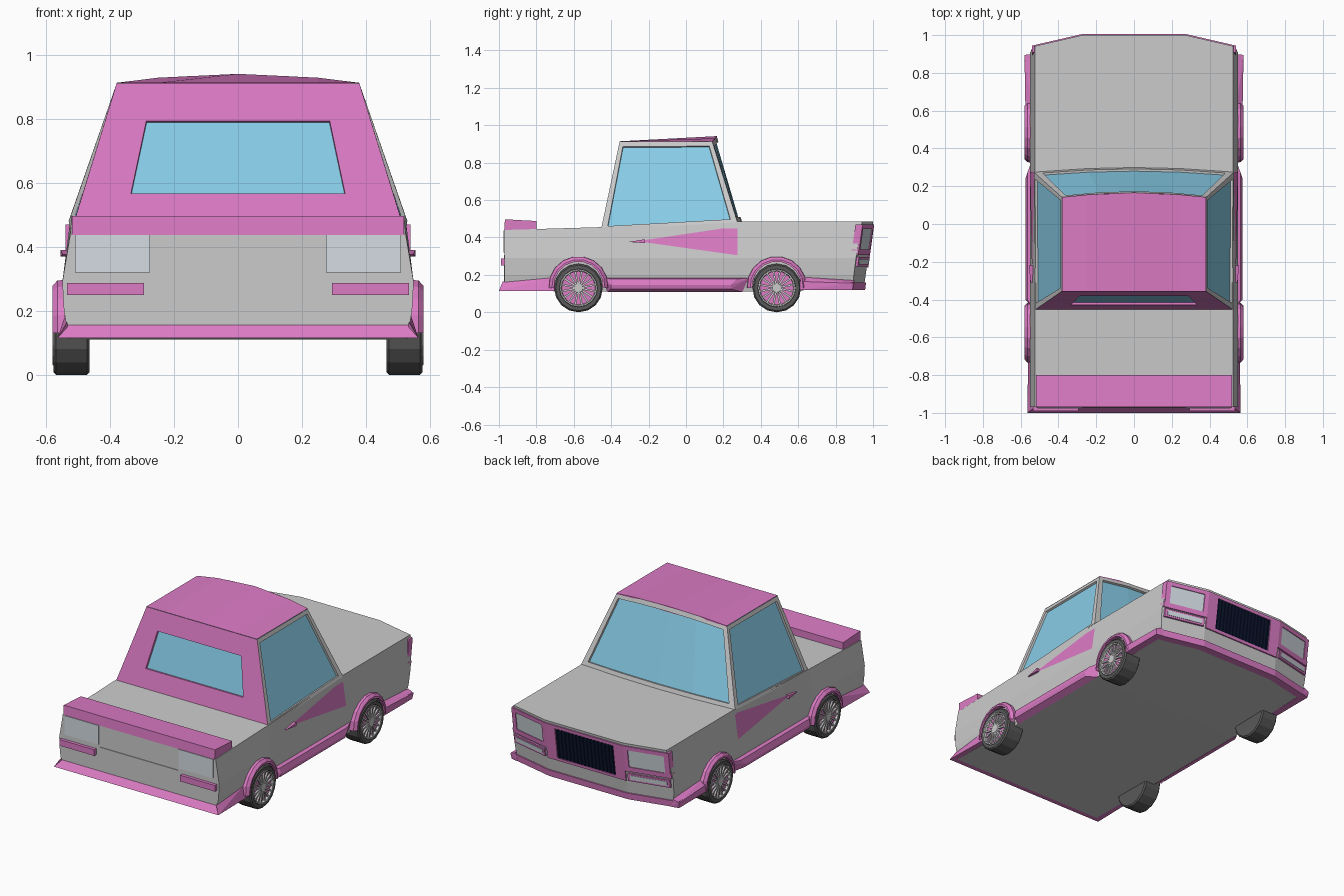
import bpy, bmesh
from math import sin, cos, pi
from mathutils import Vector

if "Cube" in bpy.data.objects:
    bpy.data.objects.remove(bpy.data.objects["Cube"])


def mat(name, *c):
    m = bpy.data.materials.new(name)
    m.diffuse_color = (*c, 1)
    m.use_nodes = True
    m.node_tree.nodes["Principled BSDF"].inputs["Base Color"].default_value = m.diffuse_color
    return m


PINK = mat("pink", 0.72, 0.2, 0.56)
GLASS = mat("glass", 0.25, 0.62, 0.82)
LIGHT = mat("lamp", 0.66, 0.72, 0.77)
DARK = mat("rubber", 0.1, 0.1, 0.1)
NAVY = mat("navy", 0.004, 0.008, 0.03)


def finish(name, bm, m=None, mirror=False):
    me = bpy.data.meshes.new(name)
    bm.to_mesh(me)
    bm.free()
    ob = bpy.data.objects.new(name, me)
    bpy.context.collection.objects.link(ob)
    if m:
        me.materials.append(m)
    if mirror:
        mod = ob.modifiers.new("mirror", 'MIRROR')
        mod.use_mirror_merge = False
    return ob


def mesh(name, verts, faces, m=None, mirror=False, fix=True):
    bm = bmesh.new()
    vs = [bm.verts.new(v) for v in verts]
    for f in faces:
        bm.faces.new([vs[i] for i in f])
    if fix:
        bmesh.ops.recalc_face_normals(bm, faces=bm.faces)
    return finish(name, bm, m, mirror)


def hull(name, pts, m=None, mirror=False):
    bm = bmesh.new()
    for p in pts:
        bm.verts.new(p)
    bmesh.ops.convex_hull(bm, input=bm.verts)
    bmesh.ops.dissolve_limit(bm, angle_limit=0.01, verts=bm.verts, edges=bm.edges)
    return finish(name, bm, m, mirror)


def box(name, x0, x1, y0, y1, z0, z1, m=None, mirror=False):
    return hull(name, [(x, y, z) for x in (x0, x1) for y in (y0, y1) for z in (z0, z1)], m, mirror)


def lathe(name, profile, n, cy, cz, m=None, a0=0.0, a1=2 * pi, mirror=True):
    """Sweep (x, radius) points around an axle parallel to x."""
    closed = a1 - a0 > 6.2
    rows = n if closed else n + 1
    k = len(profile)
    vs = [(x, cy + r * sin(a0 + (a1 - a0) * i / n), cz - r * cos(a0 + (a1 - a0) * i / n))
          for i in range(rows) for x, r in profile]
    fs = [(i * k + j, i * k + j + 1, (i + 1) % rows * k + j + 1, (i + 1) % rows * k + j)
          for i in range(n) for j in range(k - 1)]
    return mesh(name, vs, fs, m, mirror)


def front_y(x, z):
    """Raked front end, swept back at the corners."""
    return 1 - 0.06 * max(0, abs(x) - 0.27) / 0.26 - 0.14 * (0.48 - z)


def front_box(name, x0, x1, z0, z1, back, out, m=None, mirror=False):
    return hull(name, [(x, front_y(x, z) + o, z) for x in (x0, x1) for z in (z0, z1)
                       for o in (back, out)], m, mirror)


def side_x(z):
    return 0.55 - 0.025 * (z - 0.29) / 0.17


# Body shell: lofted ring of stations along y
def ring(y, top, bot):
    half = [(0.53, bot), (0.545, 0.2), (0.55, 0.29), (0.525, top), (0.27, top)]
    pts = half + [(-x, z) for x, z in half[::-1]] + [(-0.27, bot), (0.27, bot)]
    return [(x, front_y(x, z) if y is None else y, z) for x, z in pts]


stations = [ring(-0.97, 0.44, 0.115), ring(-0.46, 0.455, 0.11), ring(0.28, 0.485, 0.11), ring(None, 0.485, 0.125)]
caps = [(0, 1, 2, 3, 4, 11), (4, 5, 10, 11), (5, 6, 7, 8, 9, 10)]
faces = [(s * 12 + i, s * 12 + (i + 1) % 12, s * 12 + 12 + (i + 1) % 12, s * 12 + 12 + i)
         for s in range(3) for i in range(12)]
faces += caps + [tuple(i + 36 for i in c) for c in caps]
mesh("body_shell", [p for s in stations for p in s], faces)


# Cabin walls: a framed panel with a recessed pane
def window(name, quad, mu, v0, v1, m=None, bow0=0, bow1=(0, 0), cols=1, mirror=False):
    a, b, c, d = map(Vector, quad)
    us = [0] + [mu + (1 - 2 * mu) * i / cols for i in range(cols + 1)] + [1]
    vs = [0, v0, v1, 1]
    bm = bmesh.new()
    grid = []
    for v in vs:
        row = []
        for u in us:
            p = a.lerp(b, u).lerp(d.lerp(c, u), v)
            k = 4 * u * (1 - u)
            p += Vector((0, k * (bow0 * (1 - v) + bow1[0] * v), k * bow1[1] * v))
            row.append(bm.verts.new(p))
        grid.append(row)
    pane = []
    for j in range(3):
        for i in range(len(us) - 1):
            f = bm.faces.new((grid[j][i], grid[j][i + 1], grid[j + 1][i + 1], grid[j + 1][i]))
            if j == 1 and 0 < i < len(us) - 2:
                pane.append(f)
    bm.normal_update()
    bmesh.ops.inset_region(bm, faces=pane, thickness=0.002, depth=-0.012)
    pts = [v.co.copy() for f in pane for v in f.verts]
    mesh(name + "_glass", pts, [range(i * 4, i * 4 + 4) for i in range(len(pane))], GLASS, mirror, False)
    bmesh.ops.delete(bm, geom=pane, context='FACES')
    finish(name + "_frame", bm, m, mirror)


RB, FB = (0.525, -0.455, 0.44), (0.53, 0.275, 0.482)
RT, FT = (0.38, -0.355, 0.912), (0.38, 0.14, 0.912)
flip = lambda p: (-p[0], p[1], p[2])
window("side_window", (RB, FB, FT, RT), 0.045, 0.04, 0.945, mirror=True)
window("rear_window", (flip(RB), RB, RT, flip(RT)), 0.155, 0.27, 0.75, PINK)
window("windscreen", (FB, flip(FB), flip(FT), FT), 0.035, 0.06, 0.94, None, 0.025, (0.025, 0.028), 4)

# Roof: flat at the back, crowned at the front
cols = [-0.38, -0.25, 0, 0.25, 0.38]
crown = [0.914, 0.93, 0.942, 0.93, 0.914]
front = [0.142, 0.155, 0.166, 0.155, 0.142]
rv = [(x, -0.357, 0.914) for x in cols] + [(x, y, z) for x, y, z in zip(cols, front, crown)]
rv += [(x, y, 0.905) for x, y in zip(cols, front)]
mesh("roof", rv, [(r + i, r + i + 1, r + i + 6, r + i + 5) for r in (0, 5) for i in range(4)], PINK, fix=False)

# Tail: spoiler, lamps, bars and boot plate
hull("spoiler", [(s * 0.52, y, z) for s in (-1, 1)
                 for y, z in ((-0.972, 0.438), (-0.968, 0.497), (-0.8, 0.488), (-0.8, 0.44))], PINK)
box("tail_lamp", 0.275, 0.51, -0.976, -0.95, 0.32, 0.438, LIGHT, True)
box("tail_bar", 0.295, 0.535, -0.99, -0.95, 0.25, 0.288, PINK, True)
box("boot_plate", -0.268, 0.268, -0.974, -0.95, 0.16, 0.305)

# Lower lips: rear bumper, rear corners, sill skirts, front corners, front lip
hull("rear_bumper", [(s * x, y, z) for s in (-1, 1) for x, y, z in
                     ((0.53, -0.965, 0.162), (0.565, -1, 0.115), (0.53, -0.94, 0.115))], PINK)
hull("rear_corner_lip", [(0.535, -0.98, 0.165), (0.565, -1, 0.115), (0.53, -0.96, 0.115),
                         (0.54, -0.7, 0.19), (0.56, -0.7, 0.115), (0.53, -0.7, 0.115)], PINK, True)
hull("side_skirt", [(0.54, -0.44, 0.183), (0.54, 0.34, 0.183), (0.575, -0.4, 0.145), (0.575, 0.24, 0.145),
                    (0.57, -0.4, 0.125), (0.57, 0.24, 0.125), (0.53, -0.42, 0.108), (0.53, 0.3, 0.108),
                    (0.565, -0.4, 0.178), (0.565, 0.27, 0.178)], PINK, True)
hull("front_corner_lip", [(0.54, 0.61, 0.19), (0.575, 0.61, 0.165), (0.575, 0.61, 0.12), (0.53, 0.61, 0.12),
                          (0.54, 0.9, 0.17), (0.58, 0.895, 0.155), (0.575, 0.89, 0.12), (0.53, 0.9, 0.12)],
     PINK, True)
front_box("front_lip_centre", -0.27, 0.27, 0.12, 0.16, -0.04, 0.008, PINK)
front_box("front_lip_side", 0.27, 0.575, 0.12, 0.16, -0.04, 0.008, PINK, True)

# Nose: pink surround, headlamps, indicators, slatted grille
front_box("nose_top_centre", -0.27, 0.27, 0.45, 0.47, -0.03, 0.008, PINK)
front_box("nose_top_side", 0.27, 0.535, 0.445, 0.47, -0.03, 0.008, PINK, True)
front_box("nose_bottom_side", 0.27, 0.545, 0.305, 0.335, -0.03, 0.008, PINK, True)
front_box("nose_bottom_centre", -0.27, 0.27, 0.24, 0.258, -0.03, 0.008, PINK)
front_box("nose_inner_post", 0.2, 0.27, 0.24, 0.47, -0.03, 0.008, PINK, True)
front_box("nose_lamp_post", 0.27, 0.295, 0.305, 0.47, -0.03, 0.008, PINK, True)
front_box("nose_outer_post", 0.51, 0.54, 0.305, 0.47, -0.03, 0.008, PINK, True)
front_box("headlamp", 0.29, 0.515, 0.33, 0.45, -0.02, 0.003, LIGHT, True)
front_box("indicator_bezel", 0.285, 0.535, 0.245, 0.295, -0.02, 0.012, PINK, True)
front_box("indicator_lamp", 0.3, 0.52, 0.256, 0.284, 0, 0.015, LIGHT, True)
front_box("grille", -0.2, 0.2, 0.255, 0.452, -0.02, 0.002, NAVY)
for i in range(16):
    x = -0.1875 + 0.025 * i
    front_box("grille_slat", x - 0.004, x + 0.004, 0.258, 0.45, 0, 0.007, NAVY)

# Door flash and handle
tri = [(-0.26, 0.38), (0.275, 0.305), (0.275, 0.46)]
mesh("door_flash", [(side_x(z) + 0.003, y, z) for y, z in tri], [(0, 1, 2)], PINK, True, False)
hull("door_handle", [(0.53, -0.31, 0.376), (0.548, -0.31, 0.376), (0.53, -0.22, 0.37), (0.53, -0.22, 0.39),
                     (0.556, -0.22, 0.37), (0.556, -0.22, 0.39)], PINK, True)

# Wheels with spokes, and arch flares
for end, cy in (("rear", -0.575), ("front", 0.485)):
    cz = 0.13
    lathe(end + "_tyre", [(0.465, 0.0), (0.465, 0.122), (0.472, 0.13), (0.57, 0.13), (0.578, 0.122),
                          (0.578, 0.102), (0.562, 0.1)], 16, cy, cz, DARK)
    lathe(end + "_rim", [(0.562, 0.102), (0.58, 0.1), (0.58, 0.093), (0.566, 0.09)], 16, cy, cz)
    lathe(end + "_wheel_disc", [(0.566, 0.094), (0.566, 0.0)], 16, cy, cz, PINK)
    lathe(end + "_hub", [(0.566, 0.03), (0.578, 0.024), (0.578, 0.0)], 16, cy, cz)
    for i in range(16):
        a = 2 * pi * (i + 0.5) / 16
        hull(end + "_spoke", [(x, cy + r * sin(a) + t * cos(a), cz + r * cos(a) - t * sin(a))
                              for x in (0.564, 0.576) for r in (0.02, 0.095) for t in (-0.005, 0.005)],
             None, True)
    lathe(end + "_arch", [(0.53, 0.131), (0.58, 0.131), (0.58, 0.142), (0.565, 0.158), (0.53, 0.16)], 9,
          cy, cz + 0.01, PINK, pi * 0.48, pi * 1.52)
